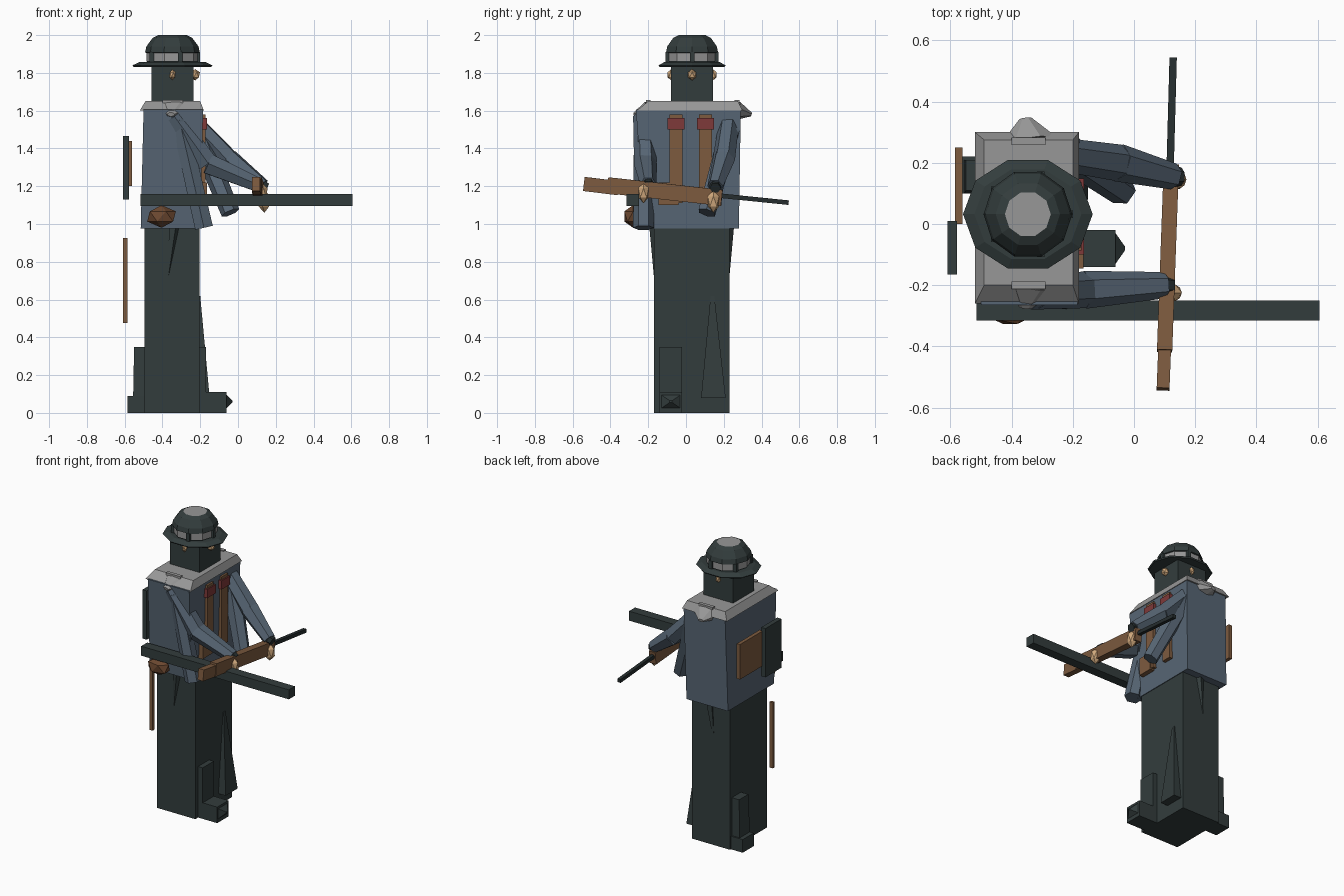
import bpy, bmesh, math
from mathutils import Vector, Matrix

cube = bpy.data.objects.get("Cube")
if cube:
    bpy.data.objects.remove(cube, do_unlink=True)


def material(name, r, g, b):
    col = [(c / 255) ** 2.2 for c in (r, g, b)] + [1]
    m = bpy.data.materials.new(name)
    m.use_nodes = True
    m.diffuse_color = col
    m.node_tree.nodes["Principled BSDF"].inputs["Base Color"].default_value = col
    return m


DARK = material("dark grey green", 54, 63, 63)
BLUE = material("coat blue", 88, 102, 116)
GREY = material("light grey", 150, 150, 150)
BROWN = material("leather brown", 124, 91, 65)
POUCH = material("dark leather", 108, 74, 52)
SKIN = material("skin", 208, 168, 124)
RED = material("dull red", 126, 60, 60)
METAL = material("barrel metal", 42, 49, 50)


def finish(name, bm, *mats):
    bmesh.ops.recalc_face_normals(bm, faces=bm.faces)
    mesh = bpy.data.meshes.new(name)
    bm.to_mesh(mesh)
    bm.free()
    for m in mats:
        mesh.materials.append(m)
    ob = bpy.data.objects.new(name, mesh)
    bpy.context.collection.objects.link(ob)
    return ob


def loft(name, mat, low, high, z0, z1):
    """Box between two rectangles (x0, x1, y0, y1)."""
    bm = bmesh.new()
    rings = [[bm.verts.new((r[i], r[j], z)) for i, j in ((0, 2), (1, 2), (1, 3), (0, 3))]
             for r, z in ((low, z0), (high, z1))]
    for ring in rings:
        bm.faces.new(ring)
    for i in range(4):
        k = (i + 1) % 4
        bm.faces.new((rings[0][i], rings[0][k], rings[1][k], rings[1][i]))
    return finish(name, bm, mat)


def box(name, mat, x0, x1, y0, y1, z0, z1):
    return loft(name, mat, (x0, x1, y0, y1), (x0, x1, y0, y1), z0, z1)


def rod(name, mat, a, b, r0, r1, sides=6, squash=1):
    """Tapered prism from a to b; squash flattens its height."""
    a, b = Vector(a), Vector(b)
    d = b - a
    bm = bmesh.new()
    bmesh.ops.create_cone(bm, cap_ends=True, segments=sides, radius1=r0, radius2=r1, depth=d.length)
    fwd = d.normalized()
    side = fwd.cross(Vector((0, 0, 1)))
    side = side.normalized() if side.length > 0.01 else Vector((1, 0, 0))
    up = side.cross(fwd)
    turn = Matrix((side, up, fwd)).transposed().to_4x4()
    spin = Matrix.Rotation(math.pi / sides, 4, "Z")
    flat = Matrix.Diagonal((1, squash, 1, 1))
    bm.transform(Matrix.Translation((a + b) / 2) @ turn @ flat @ spin)
    return finish(name, bm, mat)


def beam(name, mat, a, b, width, height):
    """Square section bar from a to b."""
    r = width / math.sqrt(2)
    return rod(name, mat, a, b, r, r, 4, height / width)


def blob(name, mat, centre, size):
    bm = bmesh.new()
    bmesh.ops.create_icosphere(bm, subdivisions=1, radius=1)
    bm.transform(Matrix.Translation(centre) @ Matrix.Diagonal((*size, 1)))
    return finish(name, bm, mat)


def lathe(name, profile, mats, bands, centre, sides=10):
    """Spin a (radius, z) profile; bands gives each strip's material."""
    bm = bmesh.new()
    rings = [[bm.verts.new((centre[0] + r * math.cos(2 * math.pi * i / sides),
                            centre[1] + r * math.sin(2 * math.pi * i / sides), z))
              for i in range(sides)] for r, z in profile]
    for n in range(len(rings) - 1):
        for i in range(sides):
            k = (i + 1) % sides
            f = bm.faces.new((rings[n][i], rings[n][k], rings[n + 1][k], rings[n + 1][i]))
            f.material_index = bands[n]
    bm.faces.new(rings[0])
    bm.faces.new(rings[-1]).material_index = bands[-1]
    return finish(name, bm, *mats)


# Trousers and boots
box("trousers", DARK, -0.495, -0.205, -0.17, 0.23, 0, 0.98)
box("right_shin", DARK, -0.22, -0.17, -0.14, -0.02, 0.05, 0.35)
box("right_boot", DARK, -0.22, -0.06, -0.14, -0.02, 0, 0.11)
rod("right_toe", DARK, (-0.06, -0.08, 0.06), (-0.03, -0.08, 0.06), 0.07, 0.01, 4, 0.7)
loft("left_shin", DARK, (-0.25, -0.15, 0.08, 0.21), (-0.25, -0.2, 0.13, 0.15), 0.08, 0.62)
box("left_boot", DARK, -0.585, -0.48, 0.1, 0.22, 0, 0.09)
loft("left_calf", DARK, (-0.555, -0.48, 0.1, 0.21), (-0.55, -0.48, 0.11, 0.21), 0.09, 0.35)
for name, y in (("right_fold", -0.165), ("left_fold", 0.225)):
    rod(name, DARK, (-0.34, y, 0.98), (-0.37, y, 0.72), 0.03, 0.005, 5)

# Coat and collar
loft("coat", BLUE, (-0.515, -0.2, -0.22, 0.28), (-0.5, -0.185, -0.265, 0.29), 0.975, 1.605)
loft("collar", GREY, (-0.52, -0.18, -0.26, 0.3), (-0.49, -0.2, -0.2, 0.275), 1.6, 1.65)
for name, y, s in (("right_shoulder_pad", -0.2, -1), ("left_shoulder_pad", 0.27, 1)):
    rod(name, GREY, (-0.345, y, 1.6), (-0.355, y + s * 0.075, 1.58), 0.095, 0.02, 7, 0.55)
    box(name + "_tab", GREY, -0.4, -0.29, y - 0.012, y + 0.012, 1.64, 1.657)

# Sleeves: hanging panels and bent arms
rod("right_panel", BLUE, (-0.31, -0.225, 1.55), (-0.18, -0.225, 0.98), 0.05, 0.055)
rod("left_panel", BLUE, (-0.22, 0.235, 1.5), (-0.04, 0.11, 1.06), 0.06, 0.05)
arms = {
    "right": [(-0.34, -0.225, 1.57), (-0.16, -0.215, 1.32), (0.1, -0.2, 1.21)],
    "left": [(-0.22, 0.225, 1.52), (-0.05, 0.2, 1.34), (0.13, 0.155, 1.2)],
}
for side, (shoulder, elbow, wrist) in arms.items():
    rod(side + "_upper_arm", BLUE, shoulder, elbow, 0.055, 0.06)
    rod(side + "_forearm", BLUE, elbow, wrist, 0.062, 0.043)
    end = Vector(wrist) + Vector((0.025, 0, -0.01))
    rod(side + "_cuff", METAL, wrist, end, 0.034, 0.03)
blob("right_hand", SKIN, (0.125, -0.225, 1.165), (0.035, 0.032, 0.055))
blob("left_hand", SKIN, (0.14, 0.145, 1.12), (0.035, 0.035, 0.06))

# Chest straps and pouches
for name, y in (("right", -0.053), ("left", 0.103)):
    box(name + "_strap", BROWN, -0.21, -0.172, y - 0.034, y + 0.034, 1.11, 1.58)
    box(name + "_red_patch", RED, -0.21, -0.164, y - 0.046, y + 0.046, 1.5, 1.56)
box("belt_pouch", BROWN, -0.21, -0.165, -0.145, -0.04, 1.1, 1.22)
blob("hip_pouch", POUCH, (-0.405, -0.28, 1.04), (0.085, 0.055, 0.06))

# Equipment at the side and back
box("side_bar", DARK, -0.515, 0.607, -0.315, -0.25, 1.095, 1.16)
box("back_plate", BROWN, -0.585, -0.56, 0, 0.25, 1.2, 1.44)
loft("back_shield", DARK, (-0.61, -0.578, -0.165, 0.01), (-0.61, -0.578, -0.165, 0.01), 1.13, 1.465)
box("back_stick", BROWN, -0.61, -0.585, -0.09, -0.07, 0.475, 0.925)

# Long gun held across the front
beam("gun_butt", BROWN, (0.095, -0.54, 1.212), (0.102, -0.36, 1.19), 0.042, 0.075)
beam("gun_body", BROWN, (0.1, -0.415, 1.205), (0.122, 0.19, 1.138), 0.05, 0.085)
beam("gun_barrel", METAL, (0.118, 0.18, 1.15), (0.128, 0.543, 1.113), 0.024, 0.024)

# Head, ears and nose
HX, HY = -0.347, 0.032
box("head", DARK, HX - 0.112, HX + 0.112, HY - 0.112, HY + 0.112, 1.64, 1.85)
blob("nose", SKIN, (HX + 0.12, HY, 1.79), (0.028, 0.025, 0.03))
for name, s in (("right_ear", -1), ("left_ear", 1)):
    blob(name, SKIN, (HX, HY + s * 0.113, 1.79), (0.018, 0.02, 0.028))

# Hat: brim, band, crown and pale top
crown = [(0.125, 1.84), (0.137, 1.862), (0.137, 1.905), (0.145, 1.908), (0.138, 1.94),
         (0.105, 1.985), (0.075, 2.0)]
lathe("hat_crown", crown, (DARK, GREY), (0, 1, 0, 0, 0, 0, 1), (HX, HY))
brim = lathe("hat_brim", [(0.205, 1.832), (0.212, 1.84), (0.175, 1.857)], (DARK,), (0, 0, 0), (0, 0))
brim.scale.y = 0.88
brim.location = (HX, HY, 0)
for i in range(5):
    a = 2 * math.pi * i / 5
    x, y = HX + 0.135 * math.cos(a), HY + 0.135 * math.sin(a)
    box(f"hat_band_loop_{i + 1}", DARK, x - 0.012, x + 0.012, y - 0.012, y + 0.012, 1.85, 1.91)
